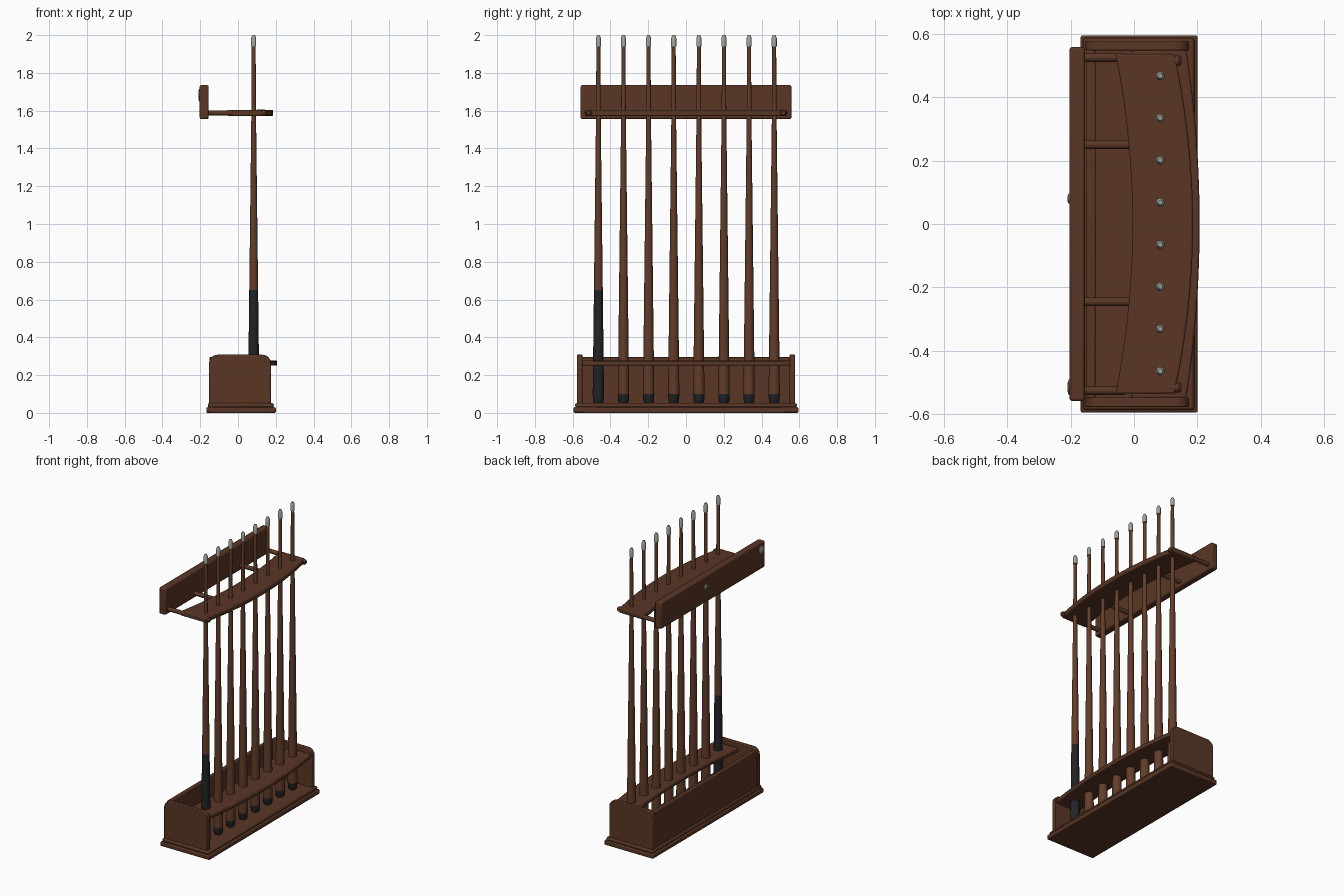
import bpy, bmesh, math
from mathutils import Vector

if "Cube" in bpy.data.objects:
    bpy.data.objects.remove(bpy.data.objects["Cube"])


def mat(name, rgb):
    m = bpy.data.materials.new(name)
    m.diffuse_color = (*rgb, 1)
    m.use_nodes = True
    m.node_tree.nodes["Principled BSDF"].inputs["Base Color"].default_value = m.diffuse_color
    return m


WOOD = mat("dark_wood", (0.10, 0.037, 0.018))
CUE = mat("cue_wood", (0.125, 0.047, 0.023))
BLACK = mat("black_grip", (0.016, 0.017, 0.018))
TIP = mat("grey_tip", (0.36, 0.37, 0.33))


def finish(name, bm, mats, bevel=0.0):
    bmesh.ops.recalc_face_normals(bm, faces=bm.faces)
    me = bpy.data.meshes.new(name)
    bm.to_mesh(me)
    bm.free()
    for m in mats:
        me.materials.append(m)
    ob = bpy.data.objects.new(name, me)
    bpy.context.collection.objects.link(ob)
    if bevel:
        b = ob.modifiers.new("bevel", 'BEVEL')
        b.width, b.segments, b.limit_method = bevel, 2, 'ANGLE'
    bpy.ops.object.select_all(action='DESELECT')
    ob.select_set(True)
    bpy.context.view_layer.objects.active = ob
    bpy.ops.object.shade_smooth_by_angle(angle=math.radians(35))
    return ob


def prism(name, outline, offset, m, bevel=0.0):
    """Extrude a closed outline of 3D points along an offset."""
    bm = bmesh.new()
    f = bm.faces.new([bm.verts.new(p) for p in outline])
    new = bmesh.ops.extrude_face_region(bm, geom=[f])["geom"]
    bmesh.ops.translate(bm, vec=Vector(offset), verts=[v for v in new if isinstance(v, bmesh.types.BMVert)])
    return finish(name, bm, [m], bevel)


def box(name, lo, hi, m, bevel=0.0):
    pts = [(lo[0], lo[1], lo[2]), (hi[0], lo[1], lo[2]), (hi[0], hi[1], lo[2]), (lo[0], hi[1], lo[2])]
    return prism(name, pts, (0, 0, hi[2] - lo[2]), m, bevel)


def lathe(name, profile, origin, mats, axis='Z', sides=20):
    """profile: (radius, height, material index of the band above)."""
    bm = bmesh.new()
    rings = []
    for r, h, _ in profile:
        ring = []
        for i in range(sides):
            a = 2 * math.pi * i / sides
            u, v = r * math.cos(a), r * math.sin(a)
            p = (u, v, h) if axis == 'Z' else (h, u, v)
            ring.append(bm.verts.new(Vector(origin) + Vector(p)))
        rings.append(ring)
    for k in range(len(rings) - 1):
        for i in range(sides):
            j = (i + 1) % sides
            f = bm.faces.new((rings[k][i], rings[k][j], rings[k + 1][j], rings[k + 1][i]))
            f.material_index = profile[k][2]
    bm.faces.new(rings[0]).material_index = profile[0][2]
    bm.faces.new(rings[-1]).material_index = profile[-1][2]
    return finish(name, bm, mats)


def curved_shelf(name, half, front, back, z, thick, n=20):
    """front and back are (x at ends, x at centre)."""
    ys = [half * (2 * i / n - 1) for i in range(n + 1)]
    edge = lambda e, y: e[1] + (e[0] - e[1]) * (y / half) ** 2
    pts = [(edge(front, y), y, z) for y in ys] + [(edge(back, y), y, z) for y in reversed(ys)]
    return prism(name, pts, (0, 0, thick), WOOD, 0.006)


# Base plinth with a stepped moulding
box("base_plinth", (-0.168, -0.595, 0), (0.2, 0.595, 0.03), WOOD, 0.006)
box("base_moulding", (-0.16, -0.587, 0.028), (0.19, 0.587, 0.052), WOOD, 0.009)

# Side panels with rounded top corners
R, x0, x1, top = 0.045, -0.153, 0.174, 0.308
for s, side in ((-1, "front"), (1, "rear")):
    pts = [(x0, s * 0.547, 0.045), (x1, s * 0.547, 0.045)]
    for cx, start in ((x1 - R, 0), (x0 + R, 90)):
        for i in range(7):
            a = math.radians(start + 15 * i)
            pts.append((cx + R * math.cos(a), s * 0.547, top - R + R * math.sin(a)))
    prism("side_panel_" + side, pts, (0, s * 0.03, 0), WOOD, 0.004)

# Lower back panel and curved cue shelf
box("lower_back_panel", (-0.15, -0.55, 0.045), (-0.122, 0.55, 0.296), WOOD, 0.004)
curved_shelf("lower_shelf", 0.55, (0.165, 0.207), (-0.01, 0.025), 0.25, 0.027)

# Upper wall board, curved shelf and supporting rods
box("wall_board", (-0.203, -0.558, 1.556), (-0.155, 0.558, 1.735), WOOD, 0.008)
curved_shelf("upper_shelf", 0.535, (0.128, 0.186), (-0.058, -0.005), 1.572, 0.032)
for y, x_end in ((-0.525, -0.03), (-0.245, 0.02), (0.25, 0.02), (0.525, -0.03)):
    lathe("support_rod", [(0.014, -0.165, 0), (0.014, x_end, 0)], (0, y, 1.588), [WOOD], 'X', 16)
for y in (-0.515, 0.515):
    lathe("rod_end_knob", [(0.017, 0.1, 0), (0.017, 0.142, 0), (0.011, 0.15, 0)],
          (0, y, 1.588), [WOOD], 'X', 16)

# Wall fixings on the back of the board
for y, z, r in ((-0.515, 1.69, 0.024), (0.08, 1.665, 0.016)):
    lathe("wall_fixing", [(r, -0.2, 0), (r, -0.206, 0), (r * 0.6, -0.209, 0)], (0, y, z), [TIP], 'X', 16)

# Eight tapered cues; the first has a long black grip
for i in range(8):
    y = -0.464 + i * 0.133
    long_grip = i == 0
    grip_top = 0.65 if long_grip else 0.1
    rad = lambda z: 0.030 - 0.0178 * (z - 0.1) / 1.5 if z < 1.6 else 0.0122 - 0.002 * (z - 1.6) / 0.34
    prof = [(0.021, 0.05, 0), (0.028, 0.062, 0), (rad(0.1), 0.1, 0 if long_grip else 1)]
    if long_grip:
        prof.append((rad(grip_top), grip_top, 1))
    prof += [(rad(1.6), 1.6, 1), (0.0105, 1.94, 1), (0.0135, 1.941, 2),
             (0.0135, 1.985, 2), (0.007, 2.0, 2)]
    lathe("cue_%d" % (i + 1), prof, (0.083, y, 0), [BLACK, CUE, TIP])
